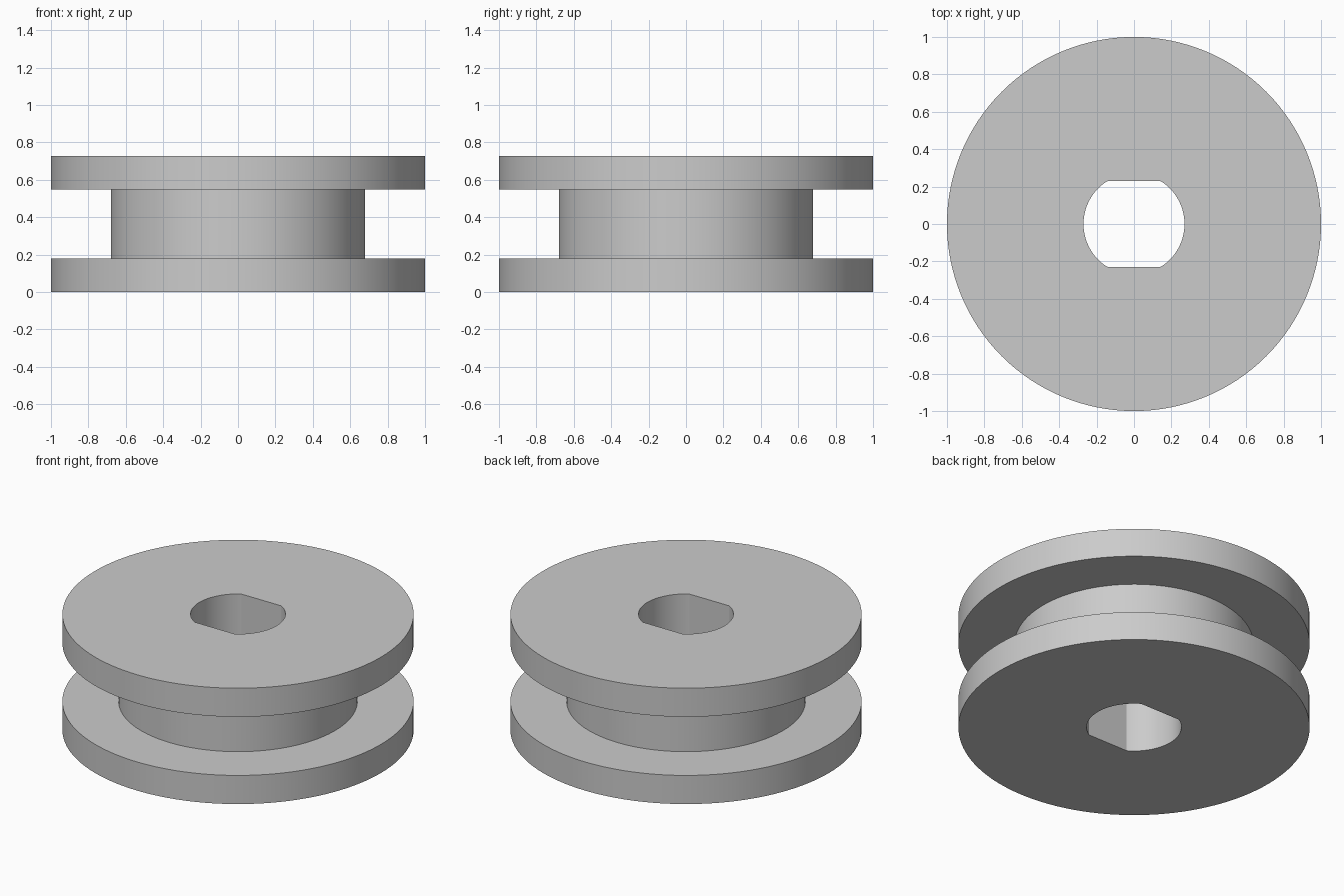
import bpy, bmesh
from math import sin, cos, pi, radians

cube = bpy.data.objects.get("Cube")
if cube:
    bpy.data.objects.remove(cube, do_unlink=True)

SEGMENTS = 128
FLANGE_R, HUB_R, BORE_R, BORE_FLAT = 1.0, 0.68, 0.27, 0.231
HEIGHT, FLANGE_H = 0.728, 0.18

grey = bpy.data.materials.new("plain_grey")
grey.use_nodes = True
colour = (0.6, 0.6, 0.6, 1)
grey.diffuse_color = colour
grey.node_tree.nodes["Principled BSDF"].inputs["Base Color"].default_value = colour


def ring(bm, radius, z, flat=None):
    """Circle of vertices, optionally cut by two flats facing +y and -y."""
    limit = flat or radius
    verts = []
    for i in range(SEGMENTS):
        a = 2 * pi * i / SEGMENTS
        y = max(-limit, min(limit, radius * sin(a)))
        verts.append(bm.verts.new((radius * cos(a), y, z)))
    return verts


# Spool: two flanges, a hub between them and a double-flat bore through all
bm = bmesh.new()
top_z = HEIGHT - FLANGE_H
rings = [
    ring(bm, BORE_R, 0, BORE_FLAT),
    ring(bm, FLANGE_R, 0),
    ring(bm, FLANGE_R, FLANGE_H),
    ring(bm, HUB_R, FLANGE_H),
    ring(bm, HUB_R, top_z),
    ring(bm, FLANGE_R, top_z),
    ring(bm, FLANGE_R, HEIGHT),
    ring(bm, BORE_R, HEIGHT, BORE_FLAT),
]
for a, b in zip(rings, rings[1:] + rings[:1]):
    for i in range(SEGMENTS):
        j = (i + 1) % SEGMENTS
        bm.faces.new((a[i], a[j], b[j], b[i]))
bmesh.ops.recalc_face_normals(bm, faces=bm.faces)

mesh = bpy.data.meshes.new("spool")
bm.to_mesh(mesh)
bm.free()
mesh.materials.append(grey)
spool = bpy.data.objects.new("spool", mesh)
bpy.context.collection.objects.link(spool)

# Smooth round walls with crisp rims and bore corners
bpy.ops.object.select_all(action="DESELECT")
spool.select_set(True)
bpy.context.view_layer.objects.active = spool
bpy.ops.object.shade_smooth_by_angle(angle=radians(20))
